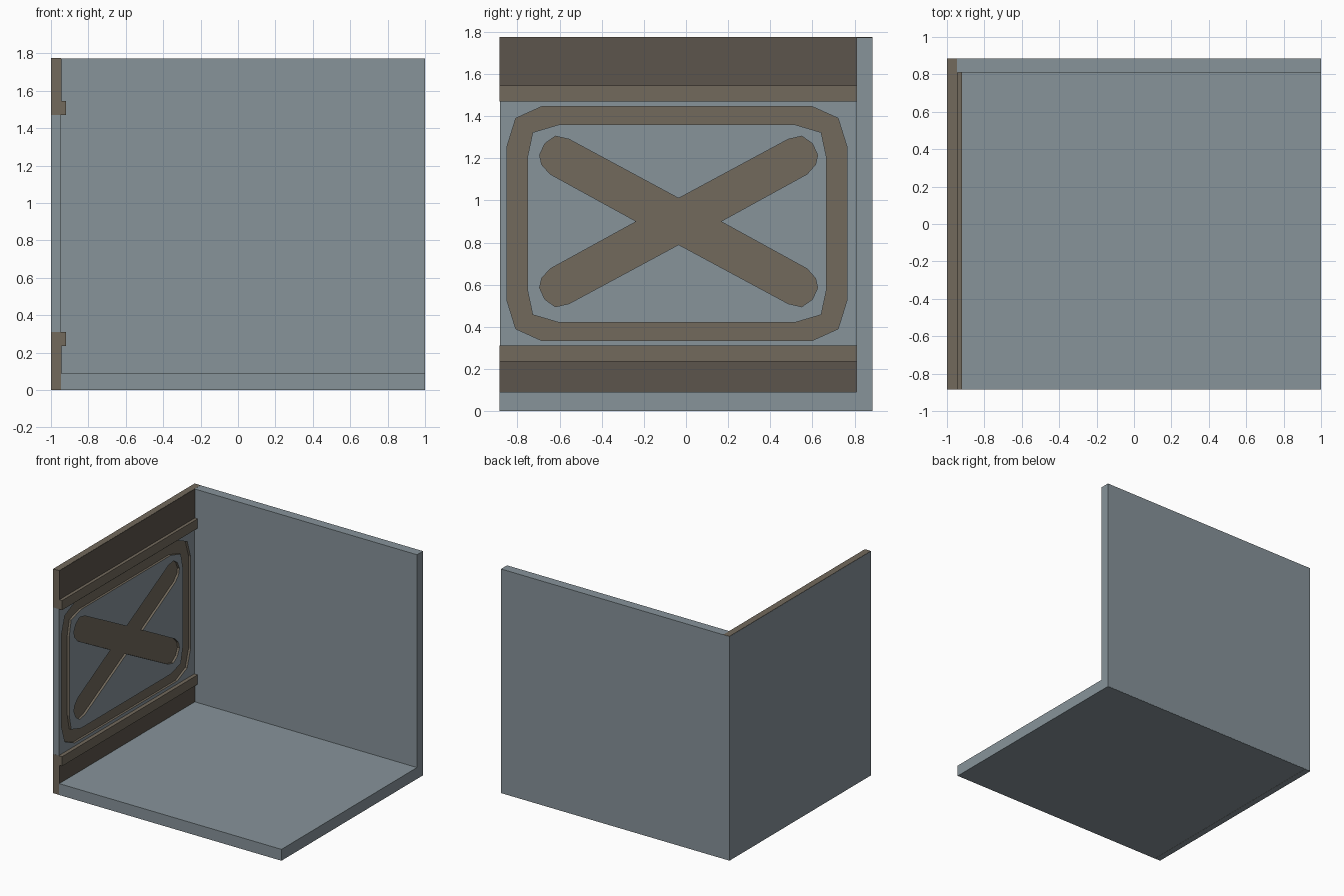
import bpy, bmesh

if "Cube" in bpy.data.objects:
    bpy.data.objects.remove(bpy.data.objects["Cube"])


def material(name, rgb):
    m = bpy.data.materials.new(name)
    m.diffuse_color = (*rgb, 1)
    m.use_nodes = True
    m.node_tree.nodes["Principled BSDF"].inputs["Base Color"].default_value = m.diffuse_color
    return m


slate = material("slate", (0.242, 0.292, 0.323))
brown = material("brown", (0.17, 0.143, 0.107))
dark = material("dark_brown", (0.107, 0.091, 0.073))


def add(name, bm, mats=()):
    bmesh.ops.recalc_face_normals(bm, faces=bm.faces)
    me = bpy.data.meshes.new(name)
    bm.to_mesh(me)
    bm.free()
    for m in mats:
        me.materials.append(m)
    ob = bpy.data.objects.new(name, me)
    bpy.context.collection.objects.link(ob)
    return ob


def box(name, x, y, z, *mats):
    bm = bmesh.new()
    bmesh.ops.create_cube(bm, size=1)
    for v in bm.verts:
        v.co = [r[0] if c < 0 else r[1] for c, r in zip(v.co, (x, y, z))]
    return add(name, bm, mats)


def mirrored(quad, cy, cz):
    """Closed (y, z) outline from its top-right quarter."""
    pts = []
    for sy, sz in ((1, 1), (1, -1), (-1, -1), (-1, 1)):
        q = [(cy + sy * a, cz + sz * b) for a, b in quad]
        for p in (q if sy * sz > 0 else q[::-1]):
            if p not in pts:
                pts.append(p)
    return pts


def cutter(name, outer, inner=None):
    """Prism across x, solid or ring-shaped, all faces in slot 1."""
    bm = bmesh.new()
    x0, x1 = -0.968, -0.90

    def loop(x, pts):
        return [bm.verts.new((x, *p)) for p in pts]

    def bridge(a, b):
        for i in range(len(a)):
            j = (i + 1) % len(a)
            bm.faces.new((a[i], a[j], b[j], b[i]))

    a, b = loop(x0, outer), loop(x1, outer)
    bridge(a, b)
    if inner:
        c, d = loop(x0, inner), loop(x1, inner)
        bridge(c, d)
        bridge(a, c)
        bridge(b, d)
    else:
        bm.faces.new(a)
        bm.faces.new(b)
    for f in bm.faces:
        f.material_index = 1
    ob = add(name, bm, (slate, brown))
    ob.hide_render = True
    ob.hide_set(True)
    return ob


# Floor and back wall
box("floor", (-0.947, 1), (-0.885, 0.884), (0, 0.09), slate)
box("back_wall", (-0.999, 1), (0.81, 0.885), (0.001, 1.774), slate)

# Left wall with engraved frame and cross
wall = box("left_wall", (-1, -0.95), (-0.884, 0.884), (0, 1.773), slate, brown)
frame = cutter("frame_cutter",
               mirrored([(0.643, 0.555), (0.765, 0.50), (0.807, 0.365)], -0.043, 0.89),
               mirrored([(0.56, 0.47), (0.685, 0.433), (0.71, 0.315)], -0.043, 0.89))
cross = cutter("cross_cutter", mirrored(
    [(0, 0.11), (0.52, 0.39), (0.585, 0.405), (0.635, 0.37), (0.66, 0.315),
     (0.65, 0.27), (0.61, 0.225), (0.2, 0)], -0.035, 0.9))
for c in (frame, cross):
    mod = wall.modifiers.new(c.name, "BOOLEAN")
    mod.object = c
    mod.operation = "DIFFERENCE"
    mod.solver = "EXACT"

# Brown boards along the bottom and top, each with a dark face and a trim rail
for side, board, face, rail in (
        ("lower", (0.001, 0.31), (0.003, 0.24), (0.235, 0.31)),
        ("upper", (1.47, 1.775), (1.54, 1.774), (1.47, 1.545))):
    box(side + "_board", (-0.999, -0.947), (-0.885, 0.8845), board, brown)
    box(side + "_board_face", (-0.948, -0.945), (-0.8845, 0.81), face, dark)
    box(side + "_rail", (-0.948, -0.92), (-0.885, 0.81), rail, brown)
